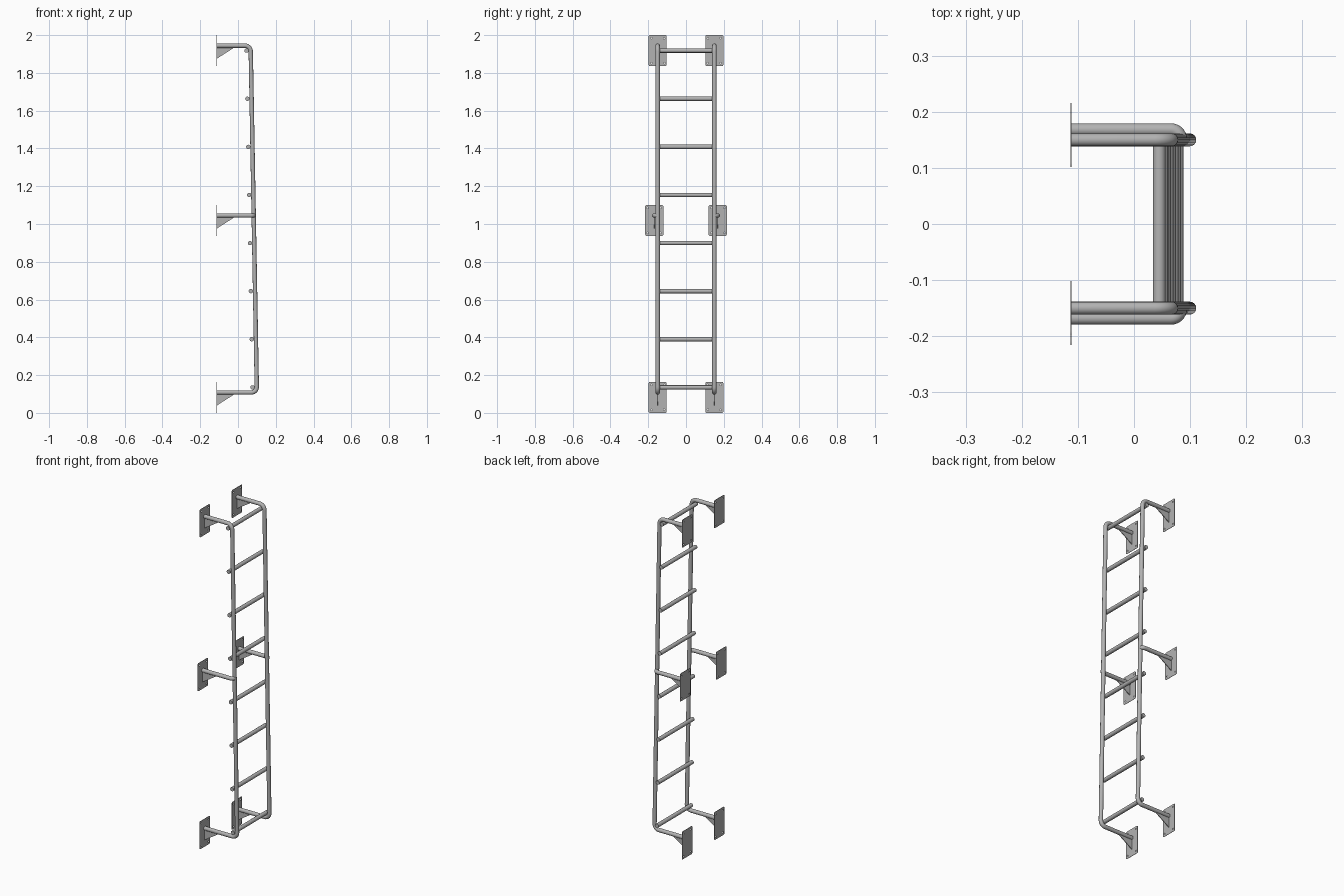
import bpy
import bmesh
from math import cos, sin, pi
from mathutils import Vector, Matrix

cube = bpy.data.objects.get("Cube")
if cube:
    bpy.data.objects.remove(cube, do_unlink=True)

steel = bpy.data.materials.new("grey_steel")
steel.use_nodes = True
colour = (0.45, 0.45, 0.45, 1)
steel.diffuse_color = colour
steel.node_tree.nodes["Principled BSDF"].inputs["Base Color"].default_value = colour

TUBE = 0.0115
WALL = -0.112
RAIL_Y = 0.15
MID_Y = 0.168
Z_LOW, Z_MID, Z_TOP = 0.108, 1.045, 1.944
X_LOW, X_TOP = 0.1, 0.067


def rail_x(z):
    return X_LOW + (X_TOP - X_LOW) * (z - Z_LOW) / (Z_TOP - Z_LOW)


def finish(name, mesh, smooth=False):
    obj = bpy.data.objects.new(name, mesh)
    bpy.context.collection.objects.link(obj)
    mesh.materials.clear()
    mesh.materials.append(steel)
    if smooth:
        bpy.ops.object.select_all(action="DESELECT")
        obj.select_set(True)
        bpy.context.view_layer.objects.active = obj
        bpy.ops.object.shade_smooth_by_angle(angle=pi / 4)
    return obj


def curve_mesh(curve):
    """Turn a curve into a mesh and drop the curve."""
    temp = bpy.data.objects.new("temp", curve)
    bpy.context.collection.objects.link(temp)
    bpy.context.view_layer.update()
    graph = bpy.context.evaluated_depsgraph_get()
    mesh = bpy.data.meshes.new_from_object(temp.evaluated_get(graph))
    bpy.data.objects.remove(temp, do_unlink=True)
    return mesh


def add_spline(curve, points, cyclic=False):
    spline = curve.splines.new("POLY")
    spline.points.add(len(points) - 1)
    for target, p in zip(spline.points, points):
        target.co = (*p, 1)
    spline.use_cyclic_u = cyclic


def rounded(corners, radius, steps=7):
    """Replace each inner corner of a path with a right-angle bend."""
    path = [Vector(corners[0])]
    for a, b, c in zip(corners, corners[1:], corners[2:]):
        a, b, c = Vector(a), Vector(b), Vector(c)
        u, v = (a - b).normalized(), (c - b).normalized()
        for i in range(steps + 1):
            t = i / steps * pi / 2
            path.append(b + radius * ((1 - sin(t)) * u + (1 - cos(t)) * v))
    return path + [Vector(corners[-1])]


def tube(name, path):
    curve = bpy.data.curves.new(name, "CURVE")
    curve.dimensions = "3D"
    curve.bevel_depth = TUBE
    curve.bevel_resolution = 6
    curve.use_fill_caps = True
    add_spline(curve, path)
    return finish(name, curve_mesh(curve), smooth=True)


def wall_plate(name, y, z):
    """Thin rounded plate with four bolt holes, standing against the wall."""
    half_w, half_h, r = 0.048, 0.082, 0.008
    signs = [(1, 1), (-1, 1), (-1, -1), (1, -1)]
    outline = []
    for k, (sx, sy) in enumerate(signs):
        for i in range(5):
            t = (k + i / 4) * pi / 2
            outline.append((sx * (half_w - r) + r * cos(t),
                            sy * (half_h - r) + r * sin(t), 0))
    curve = bpy.data.curves.new(name, "CURVE")
    curve.dimensions = "2D"
    curve.fill_mode = "BOTH"
    curve.extrude = 0.001
    add_spline(curve, outline, True)
    for sx, sy in signs:
        hole = [(sx * 0.034 + 0.004 * cos(i * pi / 6),
                 sy * 0.066 + 0.004 * sin(i * pi / 6), 0) for i in range(12)]
        add_spline(curve, hole, True)
    mesh = curve_mesh(curve)
    # Local x, y, z become world y, z, x
    turn = Matrix(((0, 0, 1), (1, 0, 0), (0, 1, 0))).to_4x4()
    mesh.transform(Matrix.Translation((WALL, y, z)) @ turn)
    finish(name, mesh)


def gusset(name, y, z):
    """Triangular web under an arm."""
    bm = bmesh.new()
    half = 0.002
    profile = [(WALL, z), (WALL, z - 0.069), (-0.022, z - TUBE), (-0.022, z)]
    face = bm.faces.new([bm.verts.new((px, y - half, pz)) for px, pz in profile])
    extruded = bmesh.ops.extrude_face_region(bm, geom=[face])["geom"]
    moved = [g for g in extruded if isinstance(g, bmesh.types.BMVert)]
    bmesh.ops.translate(bm, verts=moved, vec=(0, 2 * half, 0))
    bmesh.ops.recalc_face_normals(bm, faces=bm.faces)
    mesh = bpy.data.meshes.new(name)
    bm.to_mesh(mesh)
    bm.free()
    finish(name, mesh)


for side, s in (("left", 1), ("right", -1)):
    # Side rail with its top and bottom arms in one bent tube
    y = s * RAIL_Y
    tube(f"rail_{side}", rounded([(WALL, y, Z_LOW), (X_LOW, y, Z_LOW),
                                  (X_TOP, y, Z_TOP), (WALL, y, Z_TOP)], 0.03))
    # Middle arm, bent inward to meet the rail
    x = rail_x(Z_MID)
    my = s * MID_Y
    tube(f"middle_arm_{side}", rounded([(WALL, my, Z_MID), (x, my, Z_MID),
                                        (x, y, Z_MID)], 0.0175))
    # Wall brackets
    for level, by, z in (("bottom", y, Z_LOW), ("middle", my, Z_MID), ("top", y, Z_TOP)):
        wall_plate(f"{level}_plate_{side}", by, z - 0.026)
        gusset(f"{level}_gusset_{side}", by, z)

# Rungs fixed behind the rails
for i in range(8):
    z = 0.135 + i * 0.2547
    x = rail_x(z) - 0.0225
    tube(f"rung_{i + 1}", [(x, -0.16, z), (x, 0.16, z)])
